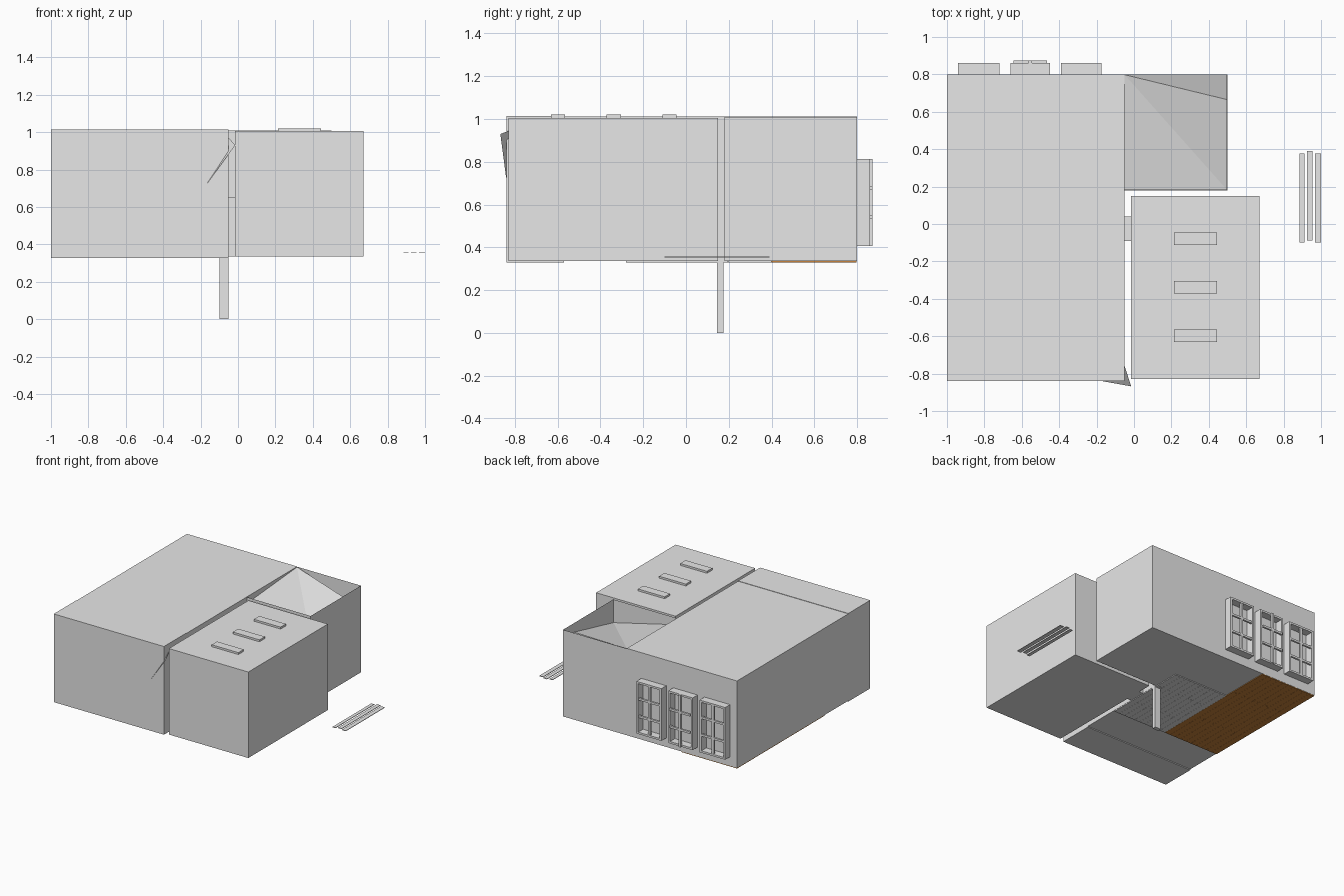
import bpy
import bmesh

old = bpy.data.objects.get("Cube")
if old:
    bpy.data.objects.remove(old, do_unlink=True)


def make_material(name, rgb):
    mat = bpy.data.materials.new(name)
    mat.use_nodes = True
    mat.diffuse_color = (*rgb, 1)
    mat.node_tree.nodes["Principled BSDF"].inputs["Base Color"].default_value = (*rgb, 1)
    return mat


grey = make_material("plaster grey", (0.8, 0.8, 0.8))
brown = make_material("wood brown", (0.58, 0.23, 0.045))


def finish(name, bm, mat):
    mesh = bpy.data.meshes.new(name)
    bm.to_mesh(mesh)
    bm.free()
    mesh.materials.append(mat)
    obj = bpy.data.objects.new(name, mesh)
    bpy.context.scene.collection.objects.link(obj)
    return obj


def add_box(bm, xs, ys, zs, skip=None):
    """Add a box from its ranges; skip drops the face with that outward direction."""
    cube = bmesh.ops.create_cube(bm, size=1)
    for v in cube["verts"]:
        for axis, (low, high) in enumerate((xs, ys, zs)):
            v.co[axis] = low if v.co[axis] < 0 else high
    if skip:
        bm.normal_update()
        faces = {f for v in cube["verts"] for f in v.link_faces}
        drop = [f for f in faces if f.normal.dot(skip) > 0.9]
        bmesh.ops.delete(bm, geom=drop, context="FACES")


def box(name, xs, ys, zs, mat=grey, skip=None):
    bm = bmesh.new()
    add_box(bm, xs, ys, zs, skip)
    return finish(name, bm, mat)


def triangles(name, points, faces, mat=grey):
    bm = bmesh.new()
    verts = [bm.verts.new(p) for p in points]
    for f in faces:
        bm.faces.new([verts[i] for i in f])
    return finish(name, bm, mat)


UP = (0, 0, 1)
FLOOR = 0.335

# Rooms: a long hall in two lengths, a front side room and an open back room
box("hall_back", (-1, -0.05), (-0.57, 0.8), (FLOOR, 1.012))
box("hall_front", (-1, -0.05), (-0.84, -0.57), (0.328, 1.015))
box("side_room", (-0.015, 0.67), (-0.83, 0.15), (FLOOR, 1.005))
box("back_room_walls", (-0.05, 0.5), (0.18, 0.8), (FLOOR, 1.01), skip=UP)

# Sagging ceiling and slanted inner wall of the open back room
triangles("back_room_ceiling",
          [(-0.05, 0.798, 1.008), (0.498, 0.665, 0.94), (0.498, 0.182, 0.83),
           (-0.05, 0.182, 0.96), (0.498, 0.798, 0.5)],
          [(0, 2, 1), (0, 3, 2), (0, 1, 4)])

# Doorway linking the hall and the side room
box("doorway", (-0.05, -0.015), (-0.09, 0.04), (FLOOR, 0.65))
box("corner_post", (-0.1, -0.05), (0.145, 0.175), (0, FLOOR))

# Skylights on the side room
for i in range(3):
    y = -0.078 - 0.26 * i
    bm = bmesh.new()
    add_box(bm, (0.215, 0.445), (y - 0.033, y + 0.033), (1.0, 1.02))
    finish(f"skylight_{i + 1}", bm, grey)


# Projecting windows: hollow casing, rim and glazing bars
def window(name, x0, x1, front):
    z0, z1, rim = 0.405, 0.812, 0.015
    bm = bmesh.new()
    for xs in ((x0, x0 + rim), (x1 - rim, x1)):
        add_box(bm, xs, (0.8, 0.86), (z0, z1))
    for zs in ((z0, z0 + rim), (z1 - rim, z1)):
        add_box(bm, (x0 + rim, x1 - rim), (0.8, 0.86), zs)
    mid = (x0 + x1) / 2
    add_box(bm, (mid - 0.01, mid + 0.01), (front - 0.015, front), (z0, z1))
    for k in (1, 2):
        z = z0 + (z1 - z0) * k / 3
        add_box(bm, (x0 + rim, x1 - rim), (front - 0.015, front), (z - 0.008, z + 0.008))
    finish(name, bm, grey)


window("window_right", -0.94, -0.72, 0.858)
window("window_middle", -0.66, -0.45, 0.873)
window("window_left", -0.39, -0.175, 0.858)


# Floor boards seen under the hall, laid in rows
def boards(name, xs, ys, rows, mat):
    bm = bmesh.new()
    step = (xs[1] - xs[0]) / rows
    for r in range(rows):
        x = xs[0] + r * step
        cut = ys[0] + (ys[1] - ys[0]) * (0.3 + 0.4 * (r % 2))
        for a, b in ((ys[0], cut), (cut, ys[1])):
            add_box(bm, (x, x + step - 0.001), (a, b - 0.001), (0.329, 0.336))
    finish(name, bm, mat)


boards("wood_floor", (-0.999, -0.52), (-0.28, 0.799), 10, brown)
boards("grey_floor", (-0.52, -0.051), (-0.28, 0.4), 10, grey)

# Loose slats beside the building
for i, (x0, x1, shift) in enumerate(((0.885, 0.911, 0), (0.925, 0.955, 0.012), (0.967, 1.0, 0))):
    box(f"slat_{i + 1}", (x0, x1), (-0.1 + shift, 0.378 + shift), (0.353, 0.357))

# Shard at the front corner and a small sliver on the front wall
triangles("corner_shard",
          [(-0.165, -0.841, 0.725), (-0.015, -0.868, 0.93), (-0.05, -0.76, 0.97)],
          [(0, 1, 2)])
triangles("wall_sliver",
          [(-0.6, -0.842, 0.96), (-0.515, -0.842, 0.922), (-0.56, -0.842, 0.948)],
          [(0, 1, 2)])
